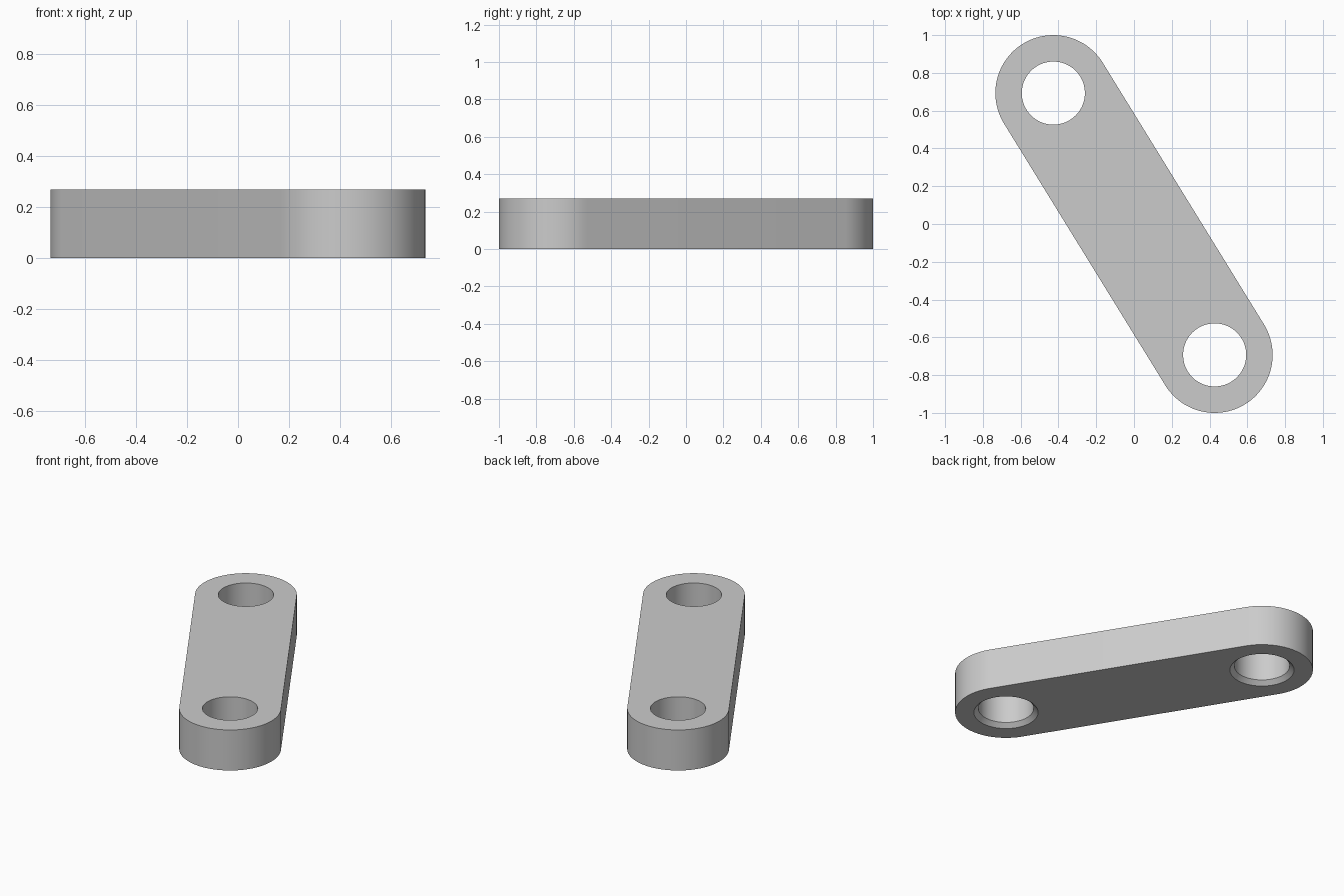
import bpy, bmesh, math
from mathutils import Vector

cube = bpy.data.objects.get("Cube")
if cube:
    bpy.data.objects.remove(cube, do_unlink=True)

PIN = Vector((0.427, -0.693, 0))      # centre of one eye, the other is opposite
END_R, HOLE_R, CHAMFER, HEIGHT = 0.307, 0.167, 0.027, 0.27
SEGMENTS = 96

grey = bpy.data.materials.new("light grey")
grey.use_nodes = True
colour = (0.6, 0.6, 0.6, 1)
grey.diffuse_color = colour
grey.node_tree.nodes["Principled BSDF"].inputs["Base Color"].default_value = colour


def make_object(name, bm):
    bmesh.ops.recalc_face_normals(bm, faces=bm.faces)
    mesh = bpy.data.meshes.new(name)
    bm.to_mesh(mesh)
    bm.free()
    mesh.materials.append(grey)
    obj = bpy.data.objects.new(name, mesh)
    bpy.context.collection.objects.link(obj)
    return obj


def arc(centre, radius, start, sweep, count):
    return [centre + radius * Vector((math.cos(a), math.sin(a), 0))
            for a in (start + sweep * i / count for i in range(count + 1))]


# Link bar: rounded slot outline, extruded upwards
bm = bmesh.new()
heading = math.atan2(PIN.y, PIN.x)
outline = []
for centre, angle in ((PIN, heading), (-PIN, heading + math.pi)):
    outline += arc(centre, END_R, angle - math.pi / 2, math.pi, SEGMENTS // 2)
base = bm.faces.new([bm.verts.new(p) for p in outline])
top = bmesh.ops.extrude_face_region(bm, geom=[base])["geom"]
bmesh.ops.translate(bm, vec=(0, 0, HEIGHT),
                    verts=[v for v in top if isinstance(v, bmesh.types.BMVert)])
link = make_object("link_bar", bm)


# Hole cutter: straight bore flaring to a chamfer at the underside
def hole_cutter(centre):
    bm = bmesh.new()
    over = 0.05
    profile = ((HOLE_R + CHAMFER + over, -over), (HOLE_R, CHAMFER),
               (HOLE_R, HEIGHT + over))
    rings = [[bm.verts.new(p + Vector((0, 0, z)))
              for p in arc(centre, r, 0, math.tau, SEGMENTS)[:-1]]
             for r, z in profile]
    for low, high in zip(rings, rings[1:]):
        for i in range(SEGMENTS):
            j = (i + 1) % SEGMENTS
            bm.faces.new((low[i], low[j], high[j], high[i]))
    bm.faces.new(rings[0])
    bm.faces.new(rings[-1])
    cutter = make_object("hole_cutter", bm)
    cutter.hide_render = True
    return cutter


# Cut both holes, then discard the cutters
cutters = [hole_cutter(PIN), hole_cutter(-PIN)]
for cutter in cutters:
    mod = link.modifiers.new("hole", 'BOOLEAN')
    mod.operation = 'DIFFERENCE'
    mod.solver = 'EXACT'
    mod.object = cutter

bpy.ops.object.select_all(action='DESELECT')
link.select_set(True)
bpy.context.view_layer.objects.active = link
for mod in list(link.modifiers):
    bpy.ops.object.modifier_apply(modifier=mod.name)
for cutter in cutters:
    bpy.data.objects.remove(cutter, do_unlink=True)
bpy.ops.object.shade_smooth_by_angle(angle=math.radians(30))
